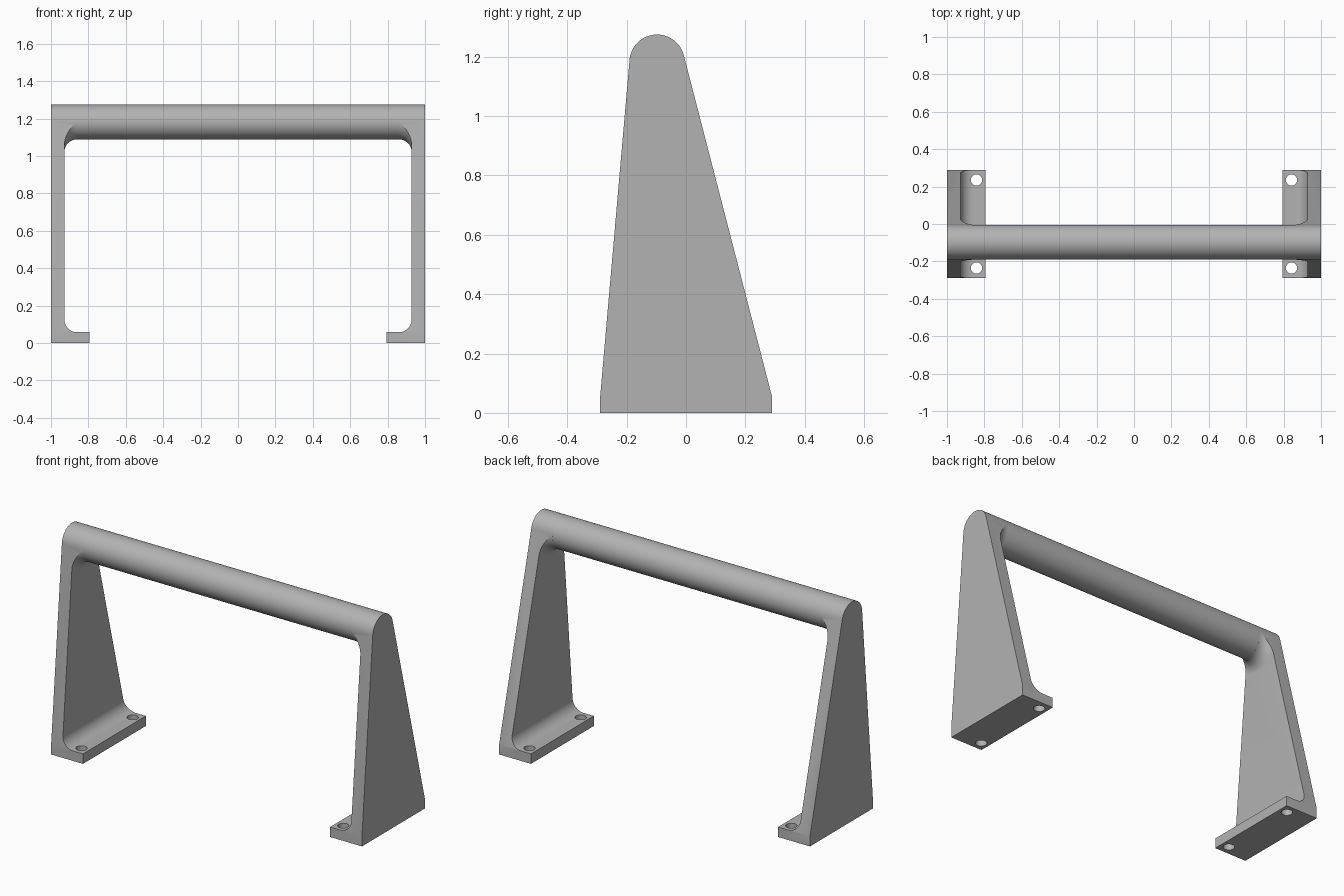
import bpy, bmesh
from math import pi, sin, cos, atan2, acos, hypot, radians
from mathutils import Matrix, Vector

old = bpy.data.objects.get("Cube")
if old:
    bpy.data.objects.remove(old, do_unlink=True)

grey = bpy.data.materials.new("plain grey")
grey.use_nodes = True
grey.diffuse_color = (0.45, 0.45, 0.45, 1)
grey.node_tree.nodes["Principled BSDF"].inputs["Base Color"].default_value = grey.diffuse_color

BAR_Y, BAR_Z, BAR_R = -0.0975, 1.182, 0.093   # handle bar
HALF_DEPTH, FOOT_H = 0.289, 0.058             # foot plate
FOOT_X, WALL_X, FILLET = 0.795, 0.928, 0.067  # inner faces and fillet radius
START = WALL_X - FILLET


def make_object(name, bm):
    bmesh.ops.recalc_face_normals(bm, faces=bm.faces)
    mesh = bpy.data.meshes.new(name)
    bm.to_mesh(mesh)
    bm.free()
    mesh.materials.append(grey)
    obj = bpy.data.objects.new(name, mesh)
    bpy.context.collection.objects.link(obj)
    return obj


def prism(name, points, move):
    """Extrude a closed outline of 3D points along a vector."""
    bm = bmesh.new()
    face = bm.faces.new([bm.verts.new(p) for p in points])
    new = bmesh.ops.extrude_face_region(bm, geom=[face])["geom"]
    bmesh.ops.translate(bm, vec=Vector(move), verts=[v for v in new if isinstance(v, bmesh.types.BMVert)])
    return make_object(name, bm)


def lathe(name, profile, steps=96):
    """Revolve (x, radius) pairs about the bar axis, with capped ends."""
    bm = bmesh.new()
    rings = [[bm.verts.new((x, BAR_Y + r * cos(2 * pi * i / steps), BAR_Z + r * sin(2 * pi * i / steps)))
              for i in range(steps)] for x, r in profile]
    for a, b in zip(rings, rings[1:]):
        for i in range(steps):
            j = (i + 1) % steps
            bm.faces.new((a[i], a[j], b[j], b[i]))
    bm.faces.new(rings[0])
    bm.faces.new(rings[-1])
    return make_object(name, bm)


def smooth(obj):
    bpy.ops.object.select_all(action="DESELECT")
    obj.select_set(True)
    bpy.context.view_layer.objects.active = obj
    bpy.ops.object.shade_smooth_by_angle(angle=radians(25))


def combine(obj, other, operation):
    bpy.context.view_layer.objects.active = obj
    mod = obj.modifiers.new(operation.lower(), "BOOLEAN")
    mod.operation, mod.solver, mod.object = operation, "EXACT", other
    bpy.ops.object.modifier_apply(modifier=mod.name)
    bpy.data.objects.remove(other, do_unlink=True)


def tangent_angle(y, side):
    """Angle on the bar where a line from the foot corner touches it."""
    dy, dz = y - BAR_Y, FOOT_H - BAR_Z
    return atan2(dz, dy) + side * acos(BAR_R / hypot(dy, dz))


# Tapered side outline, rounded around the bar
back = tangent_angle(HALF_DEPTH, 1)
front = tangent_angle(-HALF_DEPTH, -1) % (2 * pi)
outline = [(-HALF_DEPTH, FOOT_H), (-HALF_DEPTH, 0), (HALF_DEPTH, 0), (HALF_DEPTH, FOOT_H)]
for i in range(49):
    a = back + (front - back) * i / 48
    outline.append((BAR_Y + BAR_R * cos(a), BAR_Z + BAR_R * sin(a)))
leg = prism("side_leg", [(FOOT_X, y, z) for y, z in outline], (1 - FOOT_X, 0, 0))

# Wall and foot section, with a fillet in the corner
quarter = [i / 12 * pi / 2 for i in range(13)]
section = [(1.1, -0.1), (0.7, -0.1), (0.7, FOOT_H)]
section += [(START + FILLET * sin(a), FOOT_H + FILLET * (1 - cos(a))) for a in quarter]
section += [(WALL_X, 1.4), (1.1, 1.4)]
body = prism("leg_section", [(x, -0.5, z) for x, z in section], (0, 1, 0))

# Flare where the bar meets the wall
flare = [(START + FILLET * sin(a), BAR_R + 0.0002 + FILLET * (1 - cos(a))) for a in quarter]
flare.append((1.05, flare[-1][1]))
combine(body, lathe("bar_flare", flare), "UNION")
combine(leg, body, "INTERSECT")

# Screw holes through the foot
for y in (-0.235, 0.235):
    bm = bmesh.new()
    bmesh.ops.create_cone(bm, cap_ends=True, segments=40, radius1=0.03, radius2=0.03, depth=0.4,
                          matrix=Matrix.Translation((0.842, y, 0)))
    combine(leg, make_object("hole_cutter", bm), "DIFFERENCE")

smooth(leg)
mirrored = leg.modifiers.new("both sides", "MIRROR")
mirrored.use_mirror_merge = False

# Round bar between the legs
smooth(lathe("handle_bar", [(-START, BAR_R), (START, BAR_R)]))
